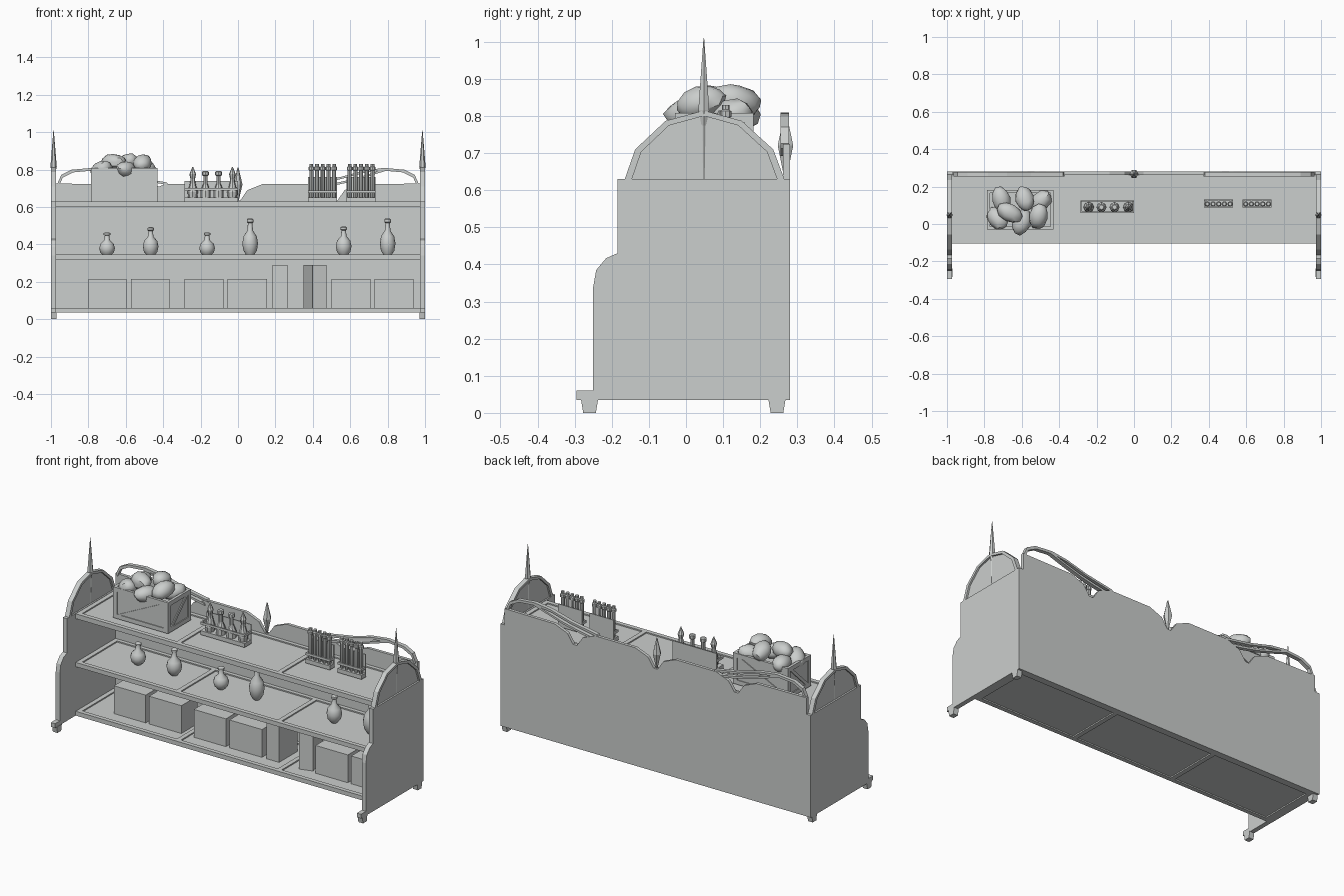
import bpy, bmesh, math, random
from mathutils import Vector, Matrix

cube = bpy.data.objects.get("Cube")
if cube:
    bpy.data.objects.remove(cube, do_unlink=True)
random.seed(4)

mat = bpy.data.materials.new("pale_grey")
mat.use_nodes = True
GREY = (0.6, 0.62, 0.61, 1)
mat.diffuse_color = GREY
mat.node_tree.nodes["Principled BSDF"].inputs["Base Color"].default_value = GREY


def finish(name, bm, smooth=False):
    bmesh.ops.recalc_face_normals(bm, faces=bm.faces)
    mesh = bpy.data.meshes.new(name)
    bm.to_mesh(mesh)
    bm.free()
    mesh.materials.append(mat)
    obj = bpy.data.objects.new(name, mesh)
    bpy.context.collection.objects.link(obj)
    if smooth:
        bpy.ops.object.select_all(action='DESELECT')
        obj.select_set(True)
        bpy.context.view_layer.objects.active = obj
        bpy.ops.object.shade_smooth_by_angle(angle=math.radians(40))
    return obj


def add_box(bm, x, y, z, turn=0):
    """Box from three (low, high) ranges."""
    mid = Vector([sum(r) / 2 for r in (x, y, z)])
    size = [r[1] - r[0] for r in (x, y, z)]
    bmesh.ops.create_cube(bm, size=1, matrix=Matrix.Translation(mid)
                          @ Matrix.Rotation(turn, 4, 'Z') @ Matrix.Diagonal((*size, 1)))


def boxes(name, items):
    bm = bmesh.new()
    for item in items:
        add_box(bm, *item)
    return finish(name, bm)


def add_prism(bm, pts, axis, lo, hi):
    """Extrude a 2D outline along x (points are y,z) or y (points are x,z)."""
    def at(p, d):
        return (d, p[0], p[1]) if axis == 'x' else (p[0], d, p[1])
    face = bm.faces.new([bm.verts.new(at(p, lo)) for p in pts])
    out = bmesh.ops.extrude_face_region(bm, geom=[face])
    shift = Vector(at((0, 0), hi - lo))
    bmesh.ops.translate(bm, verts=[v for v in out["geom"] if isinstance(v, bmesh.types.BMVert)], vec=shift)


def add_lathe(bm, profile, pos, sides):
    """Spin (radius, height) pairs about a vertical axis."""
    rings = []
    for r, z in profile:
        rings.append([bm.verts.new((pos[0] + r * math.cos(a), pos[1] + r * math.sin(a), pos[2] + z))
                      for a in (2 * math.pi * i / sides for i in range(sides))])
    for a, b in zip(rings, rings[1:]):
        for i in range(sides):
            j = (i + 1) % sides
            bm.faces.new((a[i], a[j], b[j], b[i]))
    bm.faces.new(rings[0])
    bm.faces.new(rings[-1])


# Side panels with stepped front, feet, arched crest and finial
SIDE = [(-.295, .035), (-.295, .06), (-.25, .06), (-.25, .34), (-.242, .385), (-.215, .417),
        (-.185, .43), (-.185, .63), (.28, .63), (.28, .035)]
ARCH = [(-.165, .63), (-.137, .71), (-.055, .787), (.048, .815), (.15, .787), (.235, .71), (.265, .63)]
INNER = [(.048 + (y - .048) * .91, .63 + (z - .63) * .92) for y, z in ARCH]
for side, word in ((-1, "right"), (1, "left")):
    bm = bmesh.new()
    add_prism(bm, SIDE, 'x', side * .973, side * 1.0)
    finish(word + "_side_panel", bm)

    bm = bmesh.new()
    for y in (-.26, .245):
        add_prism(bm, [(y - .017, 0), (y + .017, 0), (y + .023, .036), (y - .023, .036)],
                  'x', side * .97, side * 1.0)
    finish(word + "_feet", bm)

    bm = bmesh.new()
    add_prism(bm, ARCH + INNER[::-1], 'x', side * .972, side * 1.0)
    add_prism(bm, INNER, 'x', side * .982, side * .99)
    finish(word + "_arch", bm)

    bm = bmesh.new()
    add_lathe(bm, [(.005, 0), (.007, .15), (.017, .19), (.009, .29), (.001, .385)],
              (side * .986, .048, .625), 6)
    finish(word + "_finial", bm)

# Back panel with leaf-shaped notches cut in its top edge
top = [(-.973, .725)]
for cx in (-.52, 0, .52):
    top += [(cx - .13, .722), (cx - .05, .69), (cx - .012, .635),
            (cx + .012, .635), (cx + .05, .69), (cx + .13, .722)]
top.append((.973, .725))
bm = bmesh.new()
add_prism(bm, [(-1, .035), (-1, .63), (-.973, .63)] + top + [(.973, .63), (1, .63), (1, .035)], 'y', .262, .28)
finish("back_panel", bm)

bm = bmesh.new()
add_lathe(bm, [(.003, 0), (.024, .09), (.003, .18)], (0, .268, .63), 6)
finish("centre_finial", bm)

# Curved rails above the back panel
RAILS = {"upper": [(.965, .72), (.945, .765), (.89, .793), (.78, .803), (.68, .79), (.55, .755), (.38, .725)],
         "lower": [(.8, .802), (.7, .77), (.6, .74), (.5, .718), (.4, .7)]}
for side, word in ((-1, "right"), (1, "left")):
    for kind, path in RAILS.items():
        bm = bmesh.new()
        outer = [(side * x, z + .006) for x, z in path]
        inner = [(side * (x - .008), z - .008) for x, z in path]
        add_prism(bm, outer + inner[::-1], 'y', .255, .278)
        finish(word + "_" + kind + "_rail", bm)

# Three shelves, each a frame around recessed boards
for name, lo, hi in (("bottom_shelf", .035, .06), ("middle_shelf", .32, .345), ("top_shelf", .6, .628)):
    parts = [((-.975, .975), (-.095, .265), (lo + .007, hi - .007)),
             ((-.975, .975), (-.105, -.08), (lo, hi)),
             ((-.975, .975), (.24, .265), (lo, hi))]
    parts += [((x - .013, x + .013), (-.08, .24), (lo, hi)) for x in (-.96, -.325, .325, .96)]
    boxes(name, parts)

# Storage boxes and tall books on the bottom shelf
for i, (x0, x1) in enumerate(((-.8, -.595), (-.573, -.365), (-.285, -.078), (-.055, .155), (.5, .708), (.73, .938))):
    boxes(f"storage_box_{i + 1}", [((x0, x1), (0, .15), (.053, .215))])
boxes("upright_book", [((.185, .265), (0, .17), (.053, .29))])
boxes("tilted_book", [((.373, .451), (0, .17), (.053, .29), math.radians(17))])

# Flasks on the middle shelf
ROUND = [(.018, 0), (.036, .018), (.042, .042), (.035, .066), (.015, .085), (.012, .11), (.018, .113), (.018, .122), (.01, .126)]
for i, (x, tall) in enumerate(((-.7, 1), (-.467, 1.22), (-.165, 1), (.065, 1.6), (.565, 1.25), (.8, 1.6))):
    bm = bmesh.new()
    add_lathe(bm, [(r, z * tall) for r, z in ROUND], (x, .08, .338), 14)
    finish(f"flask_{i + 1}", bm, True)

# Open crate with framed, braced sides
X0, X1, Y0, Y1, Z0, Z1 = -.785, -.43, -.03, .182, .628, .808
parts = [((X0 + .01, X1 - .01), (Y0 + .01, Y1 - .01), (Z0, Z0 + .13))]
for y in (Y0, Y1 - .016):
    parts += [((X0, X1), (y, y + .016), (z, z + .025)) for z in (Z0, Z1 - .025)]
    parts += [((x, x + .025), (y, y + .016), (Z0, Z1)) for x in (X0, X1 - .025)]
    parts.append(((X0 + .01, X1 - .01), (y + .005, y + .011), (Z0, Z1 - .01)))
for x in (X0, X1 - .016):
    parts += [((x, x + .016), (Y0, Y1), (z, z + .025)) for z in (Z0, Z1 - .025)]
    parts += [((x, x + .016), (y, y + .025), (Z0, Z1)) for y in (Y0, Y1 - .025)]
    parts.append(((x + .005, x + .011), (Y0 + .01, Y1 - .01), (Z0, Z1 - .01)))
boxes("crate", parts)

bm = bmesh.new()
for axis, a, b, faces in (('y', X0, X1, (Y0, Y1 - .012)), ('x', Y0, Y1, (X0, X1 - .012))):
    for f in faces:
        add_prism(bm, [(a + .02, Z0 + .02), (a + .045, Z0 + .02), (b - .02, Z1 - .02), (b - .045, Z1 - .02)],
                  axis, f, f + .012)
finish("crate_braces", bm)

# Rough stones heaped in the crate
STONES = [(-.71, .13, .8), (-.585, .135, .84), (-.5, .12, .8), (-.73, .03, .8),
          (-.665, .06, .84), (-.51, .04, .835), (-.6, .01, .8)]
for i, pos in enumerate(STONES):
    bm = bmesh.new()
    bmesh.ops.create_icosphere(bm, subdivisions=2, radius=1)
    for v in bm.verts:
        v.co *= random.uniform(.93, 1.05)
    spin = Matrix.Rotation(random.uniform(0, 3), 4, 'Z') @ Matrix.Rotation(random.uniform(-.4, .4), 4, 'Y')
    bm.transform(Matrix.Translation(pos) @ spin @ Matrix.Diagonal((.072, .05, .045, 1)))
    finish(f"stone_{i + 1}", bm, True)


def rack(name, x0, x1, y0, y1, slat, back):
    """Base tray, front slat and back board."""
    boxes(name, [((x0, x1), (y0, y1), (.628, .652)),
                 ((x0, x1), (y0, y0 + .006), (slat, slat + .014)),
                 ((x0, x1), (y1 - .006, y1), (.628, back)),
                 ((x0, x0 + .008), (y0, y1), (slat, slat + .014)),
                 ((x1 - .008, x1), (y0, y1), (slat, slat + .014))])


# Potion rack with alternating pointed and corked bottles
rack("potion_rack", -.285, 0, .06, .125, .688, .74)
POINTED = [(.024, 0), (.028, .03), (.014, .08), (.012, .1), (.018, .125), (.002, .165)]
CORKED = [(.027, 0), (.027, .035), (.011, .075), (.011, .115), (.018, .12), (.018, .138), (.012, .142)]
for i, x in enumerate((-.242, -.174, -.104, -.03)):
    bm = bmesh.new()
    add_lathe(bm, POINTED if i in (0, 3) else CORKED, (x, .09, .65), 8)
    finish(f"potion_bottle_{i + 1}", bm)

# Two test tube racks
TUBE = [(.006, 0), (.011, .01), (.011, .15), (.015, .153), (.015, .168), (.01, .172), (.01, .185)]
for n, x0 in enumerate((.375, .58)):
    rack(f"tube_rack_{n + 1}", x0, x0 + .155, .088, .13, .675, .76)
    bm = bmesh.new()
    for i in range(5):
        add_lathe(bm, TUBE, (x0 + .017 + i * .0305, .107, .645), 8)
    finish(f"test_tubes_{n + 1}", bm, True)
